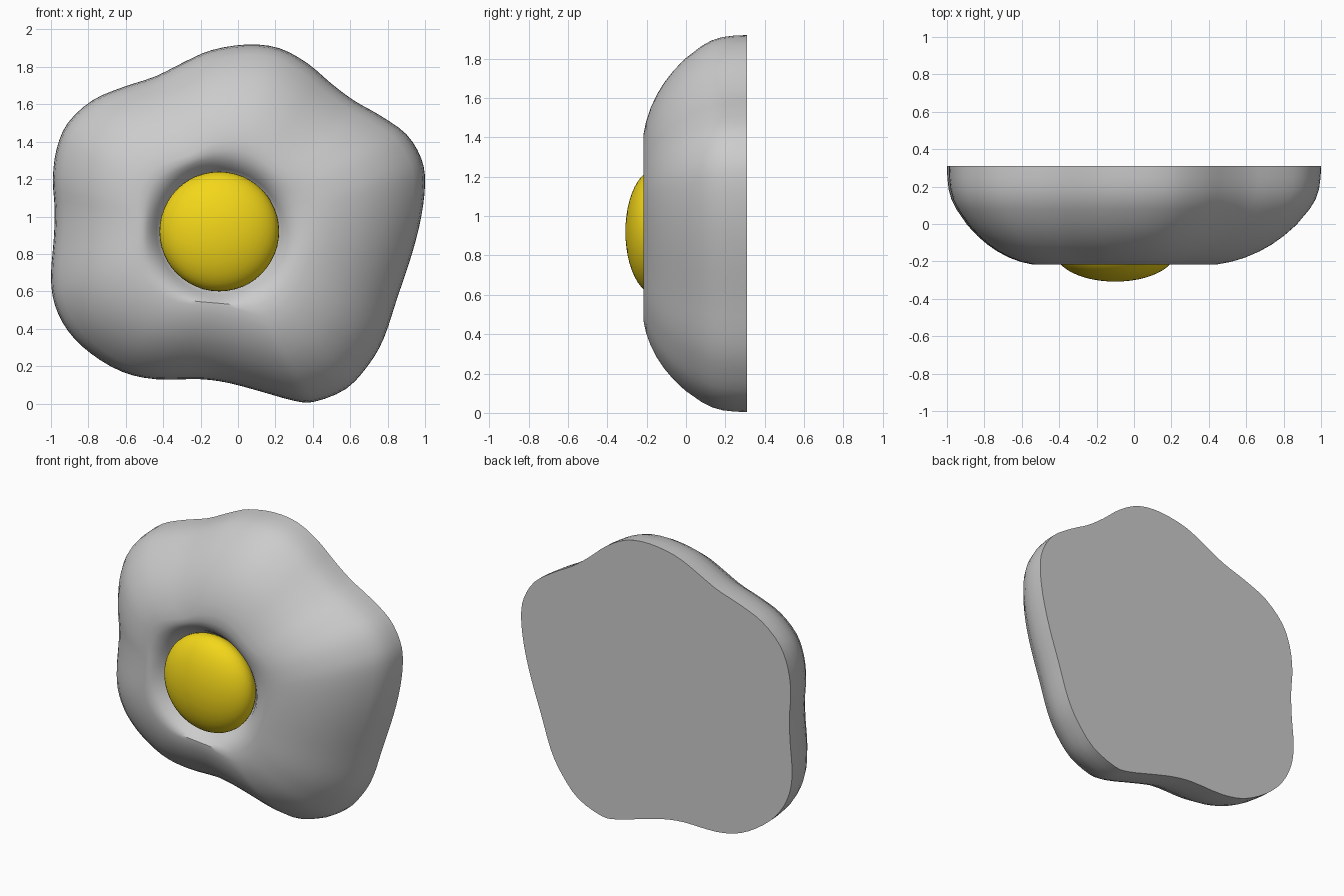
import bpy, bmesh, math
from mathutils import Vector

if "Cube" in bpy.data.objects:
    bpy.data.objects.remove(bpy.data.objects["Cube"])

CENTRE = Vector((-0.10, 0.92))

# Wavy outline of the egg white (x, z), clockwise from the top
OUTLINE = [(.05, 1.92), (.22, 1.90), (.37, 1.82), (.50, 1.71), (.62, 1.62), (.76, 1.54),
           (.90, 1.44), (.98, 1.31), (1.0, 1.18), (.98, 1.00), (.93, .80), (.85, .56),
           (.78, .35), (.70, .21), (.58, .08), (.41, .01), (.30, .015), (.12, .065),
           (-.05, .11), (-.20, .13), (-.44, .13), (-.62, .17), (-.79, .27), (-.91, .39),
           (-.98, .53), (-1.0, .68), (-.985, .88), (-.98, 1.04), (-.99, 1.20), (-.97, 1.36),
           (-.91, 1.50), (-.78, 1.62), (-.62, 1.69), (-.44, 1.75), (-.28, 1.83), (-.14, 1.89)]


def smooth_loop(points, steps):
    """Closed Catmull-Rom curve through the points."""
    p = [Vector(q) for q in points]
    n, out = len(p), []
    for i in range(n):
        a, b, c, d = p[i - 1], p[i], p[(i + 1) % n], p[(i + 2) % n]
        for s in range(steps):
            t = s / steps
            out.append(0.5 * (2 * b + (c - a) * t + (2 * a - 5 * b + 4 * c - d) * t * t
                              + (3 * b - a - 3 * c + d) * t ** 3))
    return out


def finish(bm, name):
    bmesh.ops.recalc_face_normals(bm, faces=bm.faces)
    mesh = bpy.data.meshes.new(name)
    bm.to_mesh(mesh)
    bm.free()
    obj = bpy.data.objects.new(name, mesh)
    bpy.context.collection.objects.link(obj)
    bpy.ops.object.select_all(action='DESELECT')
    obj.select_set(True)
    bpy.context.view_layer.objects.active = obj
    bpy.ops.object.shade_smooth_by_angle(angle=math.radians(35))
    return obj


# Egg white: rings from the flat back, over the dome, into the yolk hollow
# (outline scale, circle radius, blend towards circle, y)
RINGS = [(1, 0, 0, .31), (.998, 0, 0, .25), (.99, 0, 0, .185), (.973, 0, 0, .13),
         (.945, 0, 0, .08), (.88, 0, 0, -.005), (.82, 0, 0, -.063), (.76, 0, 0, -.11),
         (.70, 0, 0, -.147), (.63, 0, 0, -.18), (.56, 0, 0, -.203), (.49, 0, 0, -.217),
         (.45, .42, .4, -.217), (.42, .39, .7, -.205), (.40, .36, .9, -.18),
         (.40, .335, 1, -.145), (.40, .315, 1, -.11), (.40, .22, 1, -.06)]
offsets = [q - CENTRE for q in smooth_loop(OUTLINE, 3)]
bm = bmesh.new()
loops = []
for scale, radius, blend, y in RINGS:
    loop = []
    for o in offsets:
        q = CENTRE + (o * scale).lerp(o.normalized() * radius, blend)
        loop.append(bm.verts.new((q.x, y, q.y)))
    loops.append(loop)
n = len(offsets)
for a, b in zip(loops, loops[1:]):
    for i in range(n):
        j = (i + 1) % n
        bm.faces.new((a[i], a[j], b[j], b[i]))
bm.faces.new(loops[0])
bm.faces.new(loops[-1])
finish(bm, "egg_white")

# Yolk: flattened ball set in the hollow
bm = bmesh.new()
bmesh.ops.create_uvsphere(bm, u_segments=48, v_segments=24, radius=1)
for v in bm.verts:
    x, y, z = v.co
    v.co = (CENTRE.x + .32 * x, -.152 - .156 * z, CENTRE.y + .32 * y)
yolk = finish(bm, "yolk")
mat = bpy.data.materials.new("yolk_yellow")
mat.diffuse_color = (0.9, 0.68, 0.01, 1)
mat.use_nodes = True
mat.node_tree.nodes["Principled BSDF"].inputs["Base Color"].default_value = mat.diffuse_color
yolk.data.materials.append(mat)
